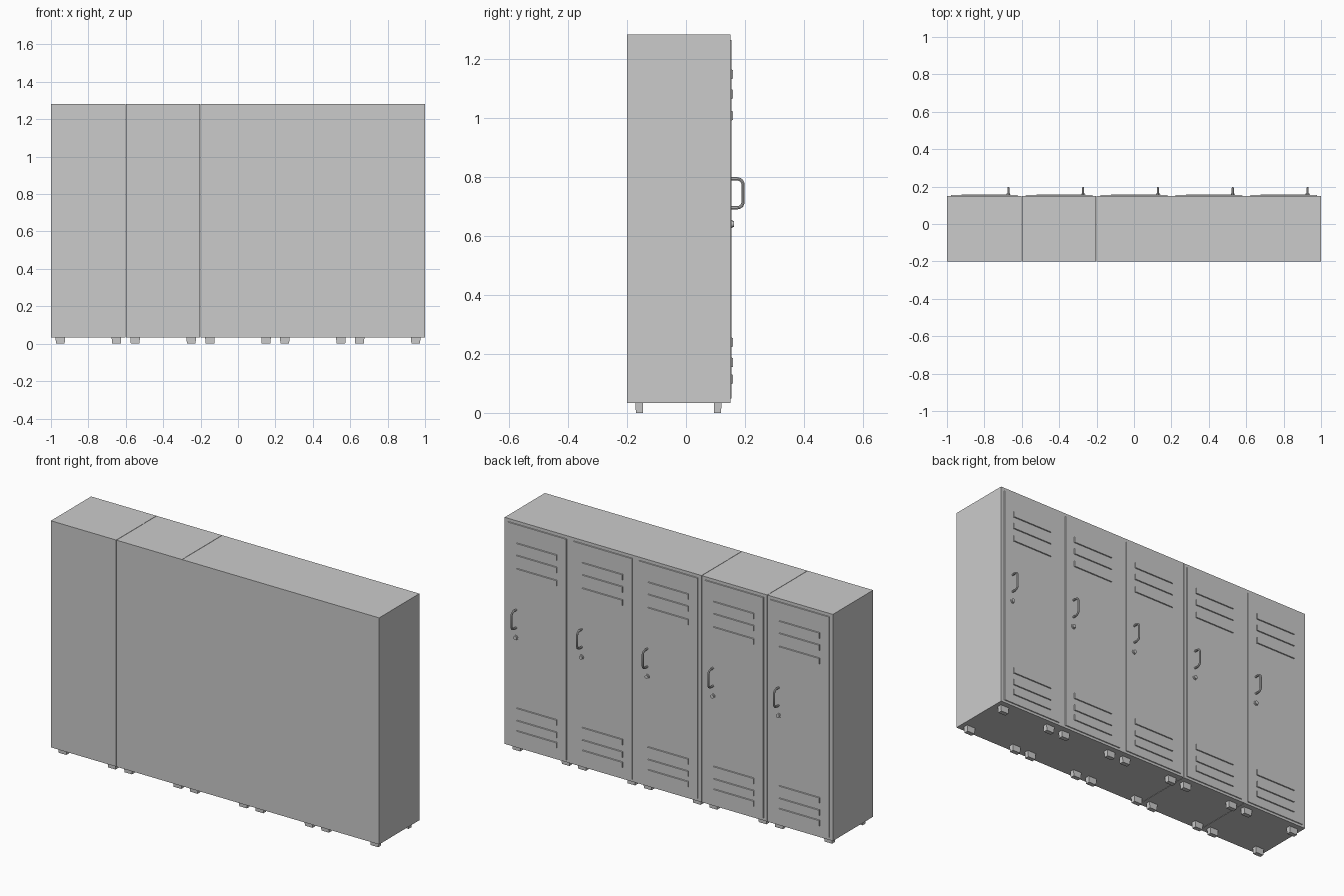
import bpy, bmesh
from mathutils import Vector

if "Cube" in bpy.data.objects:
    bpy.data.objects.remove(bpy.data.objects["Cube"])


def add(name, mesh, loc=(0, 0, 0)):
    ob = bpy.data.objects.new(name, mesh)
    ob.location = loc
    bpy.context.collection.objects.link(ob)
    return ob


def box_mesh(name, lo, hi, inset=(0, 0), axis=2, end=1):
    """Box from lo to hi; the face at one end of an axis can be tapered."""
    lo, hi = Vector(lo), Vector(hi)
    mid, size = (lo + hi) / 2, hi - lo
    bm = bmesh.new()
    bmesh.ops.create_cube(bm, size=1)
    others = [a for a in range(3) if a != axis]
    for v in bm.verts:
        s = [1 if c > 0 else -1 for c in v.co]
        v.co = Vector(v.co[i] * size[i] + mid[i] for i in range(3))
        if s[axis] == end:
            for a, d in zip(others, inset):
                v.co[a] -= s[a] * d
    me = bpy.data.meshes.new(name)
    bm.to_mesh(me)
    bm.free()
    return me


def knob_mesh(name):
    """Round lock: wide collar and narrower barrel along +y."""
    bm = bmesh.new()
    n = 20
    profile = [(0.152, 0.013), (0.157, 0.013), (0.158, 0.010), (0.163, 0.010)]
    from math import cos, sin, tau
    rings = [[bm.verts.new((r * cos(tau * i / n), y, r * sin(tau * i / n)))
              for i in range(n)] for y, r in profile]
    for a, b in zip(rings, rings[1:]):
        for i in range(n):
            j = (i + 1) % n
            bm.faces.new((a[i], b[i], b[j], a[j]))
    bm.faces.new(rings[0])
    bm.faces.new(rings[-1])
    bmesh.ops.recalc_face_normals(bm, faces=bm.faces)
    me = bpy.data.meshes.new(name)
    bm.to_mesh(me)
    bm.free()
    return me


def handle_mesh():
    """Bent bar handle swept along a rounded path in the yz plane."""
    cu = bpy.data.curves.new("handle_path", 'CURVE')
    cu.dimensions = '3D'
    cu.bevel_depth = 0.0055
    cu.bevel_resolution = 2
    cu.use_fill_caps = True
    half = [(0.152, 0.049), (0.174, 0.049), (0.182, 0.047), (0.189, 0.042), (0.193, 0.033)]
    pts = half + [(y, -z) for y, z in reversed(half)]
    sp = cu.splines.new('POLY')
    sp.points.add(len(pts) - 1)
    for p, (y, z) in zip(sp.points, pts):
        p.co = (0, y, z, 1)
    ob = add("handle_path", cu)
    me = bpy.data.meshes.new_from_object(ob.evaluated_get(bpy.context.evaluated_depsgraph_get()))
    bpy.data.objects.remove(ob)
    return me


# Shared meshes for the repeated parts
door = box_mesh("door", (-0.18, 0.149, 0.047), (0.18, 0.154, 1.265), (0.002, 0.002), axis=1)
louver = box_mesh("louver", (-0.123, 0.153, -0.0165), (0.123, 0.159, 0.0165), (0.001, 0.002), axis=1)
foot = box_mesh("foot", (-0.026, -0.013, 0), (0.026, 0.013, 0.036), (0.003, 0.001), axis=2, end=-1)
lock = knob_mesh("lock")
bpy.context.view_layer.update()
handle = handle_mesh()
for me in (lock, handle):
    me.shade_smooth()
    me.set_sharp_from_angle(angle=0.6)

louver_heights = (1.147, 1.080, 1.007, 0.239, 0.171, 0.114)

# Five lockers side by side; the first two have a hairline seam
for i in range(5):
    cx = -0.8 + 0.4 * i
    n = i + 1
    gap = 0.002 if i < 2 else 0
    body = box_mesh("body", (-0.2, -0.2, 0.034), (0.2 - gap, 0.15, 1.282))
    add(f"locker_body_{n}", body, (cx, 0, 0))
    add(f"door_{n}", door, (cx, 0, 0))
    for k, z in enumerate(louver_heights):
        add(f"louver_{n}_{k + 1}", louver, (cx, 0, z))
    add(f"handle_{n}", handle, (cx + 0.128, 0, 0.744))
    add(f"lock_{n}", lock, (cx + 0.128, 0, 0.640))
    for sx in (-0.15, 0.15):
        for y in (-0.158, 0.107):
            add(f"foot_{n}", foot, (cx + sx, y, 0))
